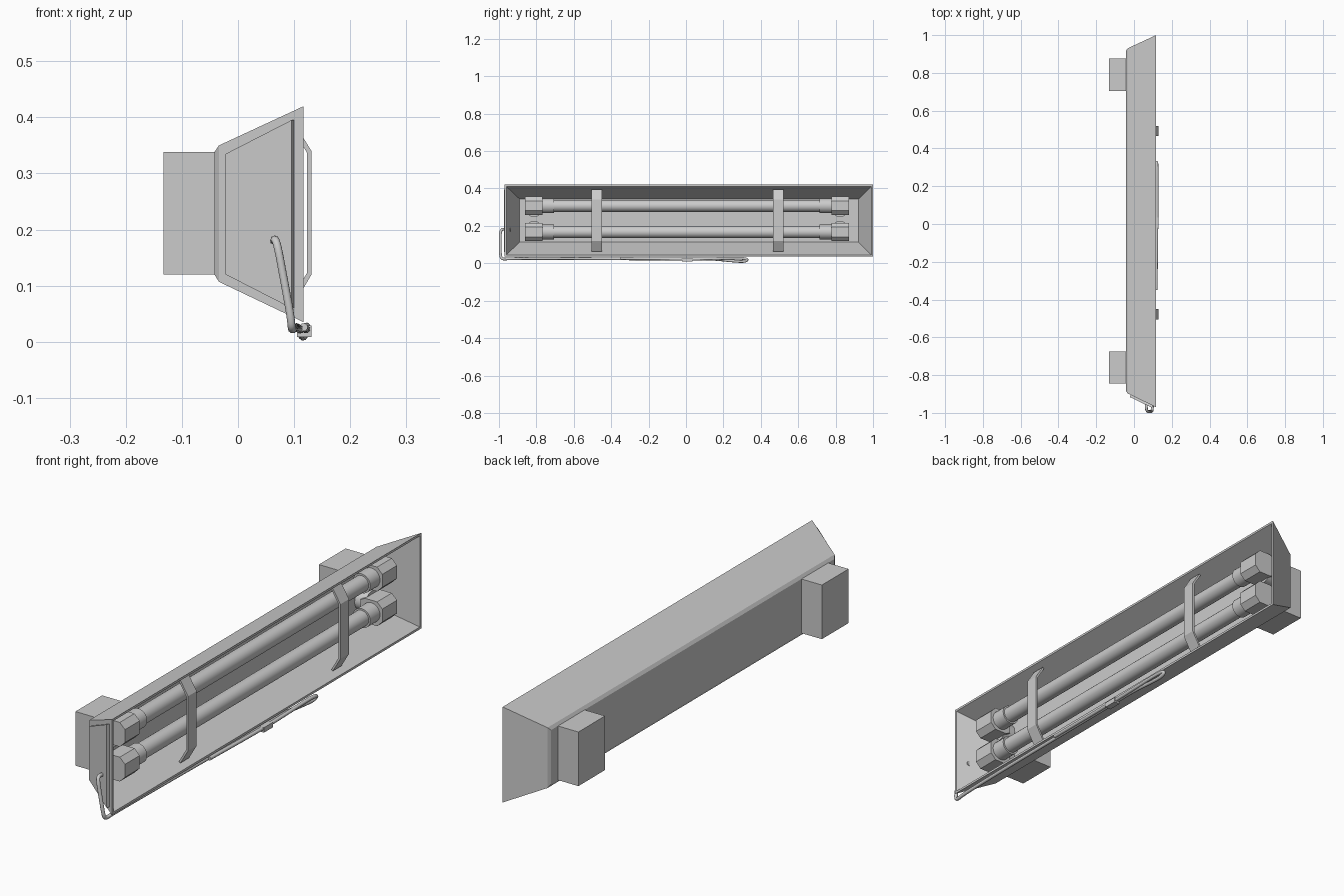
import bpy
import bmesh
from mathutils import Vector, Matrix

cube = bpy.data.objects.get("Cube")
if cube:
    bpy.data.objects.remove(cube, do_unlink=True)

# One grey paint for the whole fixture
GREY = (0.6, 0.6, 0.6, 1.0)
paint = bpy.data.materials.new("light_grey")
paint.use_nodes = True
paint.diffuse_color = GREY
for node in paint.node_tree.nodes:
    if node.type == 'BSDF_PRINCIPLED':
        node.inputs["Base Color"].default_value = GREY


def finish(name, bm, smooth=False):
    bmesh.ops.recalc_face_normals(bm, faces=bm.faces)
    mesh = bpy.data.meshes.new(name)
    bm.to_mesh(mesh)
    bm.free()
    mesh.materials.append(paint)
    obj = bpy.data.objects.new(name, mesh)
    bpy.context.collection.objects.link(obj)
    if smooth:
        select_only(obj)
        bpy.ops.object.shade_smooth_by_angle(angle=0.6)
    return obj


def select_only(obj):
    bpy.ops.object.select_all(action='DESELECT')
    obj.select_set(True)
    bpy.context.view_layer.objects.active = obj


def prism(name, outline, offset):
    """Closed outline swept along an offset."""
    bm = bmesh.new()
    face = bm.faces.new([bm.verts.new(p) for p in outline])
    swept = bmesh.ops.extrude_face_region(bm, geom=[face], use_keep_orig=True)
    moved = [g for g in swept["geom"] if isinstance(g, bmesh.types.BMVert)]
    bmesh.ops.translate(bm, verts=moved, vec=Vector(offset))
    return finish(name, bm)


def box(name, x0, x1, y0, y1, z0, z1):
    return prism(name, [(x0, y0, z0), (x1, y0, z0), (x1, y0, z1), (x0, y0, z1)],
                 (0, y1 - y0, 0))


def rod(name, centre, radius, length, axis):
    bm = bmesh.new()
    turn = Vector((0, 0, 1)).rotation_difference(Vector(axis)).to_matrix().to_4x4()
    bmesh.ops.create_cone(bm, cap_ends=True, segments=24, radius1=radius,
                          radius2=radius, depth=length,
                          matrix=Matrix.Translation(centre) @ turn)
    return finish(name, bm, True)


def cable(name, points, radius):
    curve = bpy.data.curves.new(name, 'CURVE')
    curve.dimensions = '3D'
    curve.bevel_depth = radius
    curve.bevel_resolution = 2
    curve.resolution_u = 6
    curve.use_fill_caps = True
    spline = curve.splines.new('NURBS')
    spline.points.add(len(points) - 1)
    for slot, p in zip(spline.points, points):
        slot.co = (*p, 1)
    spline.order_u = 3
    spline.use_endpoint_u = True
    curve.materials.append(paint)
    obj = bpy.data.objects.new(name, curve)
    bpy.context.collection.objects.link(obj)
    select_only(obj)
    bpy.ops.object.convert(target='MESH')
    bpy.ops.object.shade_smooth_by_angle(angle=0.9)


# Housing: rectangular rings lofted from the back plate, round the rim, to the inner floor
rings = [(-0.042, -0.885, 0.918, 0.12, 0.338),
         (-0.034, -0.897, 0.93, 0.107, 0.35),
         (0.117, -0.97, 1.0, 0.035, 0.42),
         (0.117, -0.961, 0.991, 0.044, 0.411),
         (-0.027, -0.89, 0.923, 0.113, 0.344)]
bm = bmesh.new()
loops = [[bm.verts.new((x, y, z)) for y, z in ((y0, z0), (y1, z0), (y1, z1), (y0, z1))]
         for x, y0, y1, z0, z1 in rings]
for low, high in zip(loops, loops[1:]):
    for i in range(4):
        j = (i + 1) % 4
        bm.faces.new((low[i], low[j], high[j], high[i]))
bm.faces.new(loops[0])
bm.faces.new(loops[-1])
finish("housing", bm)

# Raised cover on the sloping near end
slope = [(x, -0.897 - 0.483 * (x + 0.034), z) for x, z in
         ((-0.017, 0.12), (0.1, 0.06), (0.1, 0.395), (-0.017, 0.335))]
prism("end_cover", slope, (-0.005, -0.011, 0))

# Wall blocks behind the housing
for name, y in (("near", -0.845), ("far", 0.705)):
    box(name + "_wall_block", -0.133, -0.041, y, y + 0.17, 0.12, 0.338)

# Lamps: tube, collars, eight-sided end holders and their mounts
TUBE_X, MID_Y, MID_Z = 0.05, 0.005, 0.237
for level, up in (("lower", -1), ("upper", 1)):
    z = MID_Z + up * 0.07
    rod(level + "_tube", (TUBE_X, MID_Y, z), 0.032, 1.46, (0, 1, 0))
    for end, side in (("near", -1), ("far", 1)):
        name = level + "_" + end
        rod(name + "_collar", (TUBE_X, MID_Y + side * 0.745, z), 0.039, 0.07, (0, 1, 0))
        half, cut = 0.049, 0.026
        corners = [(half, -cut), (half, cut), (cut, half), (-cut, half),
                   (-half, half * 0.8), (-half, -half * 0.8), (-cut, -half), (cut, -half)]
        start = MID_Y + side * 0.772
        holder = [(TUBE_X + a, start, z + b) for a, b in corners]
        prism(name + "_holder", holder, (0, side * 0.094, 0))
        rod(name + "_mount", (-0.005, MID_Y + side * 0.818, z - up * 0.018),
            0.042, 0.05, (1, 0, 0))

# Bent guard straps across the opening
strap = [(0.097, 0.395), (0.131, 0.34), (0.131, 0.12), (0.097, 0.062),
         (0.09, 0.066), (0.123, 0.123), (0.123, 0.337), (0.09, 0.391)]
for name, y in (("near", -0.505), ("far", 0.465)):
    prism(name + "_guard_strap", [(x, y, z) for x, z in strap], (0, 0.055, 0))

# Cable: out of the end cover, down, along the bottom edge and back in a loop
cable("power_cable",
      [(0.066, -0.945, 0.178), (0.064, -0.975, 0.185), (0.07, -0.993, 0.175),
       (0.082, -0.993, 0.11), (0.094, -0.993, 0.045), (0.096, -0.985, 0.02),
       (0.1, -0.94, 0.026), (0.105, -0.6, 0.026), (0.112, -0.02, 0.021),
       (0.111, 0.12, 0.025), (0.114, 0.25, 0.012), (0.117, 0.315, 0.008),
       (0.121, 0.333, 0.022), (0.122, 0.29, 0.028), (0.122, 0.16, 0.025),
       (0.122, 0.0, 0.021), (0.117, -0.35, 0.026)], 0.0075)
rod("cable_grommet", (0.068, -0.947, 0.178), 0.011, 0.02, (0, 1, 0))
box("cable_clip", 0.105, 0.131, -0.022, 0.035, 0.009, 0.029)
